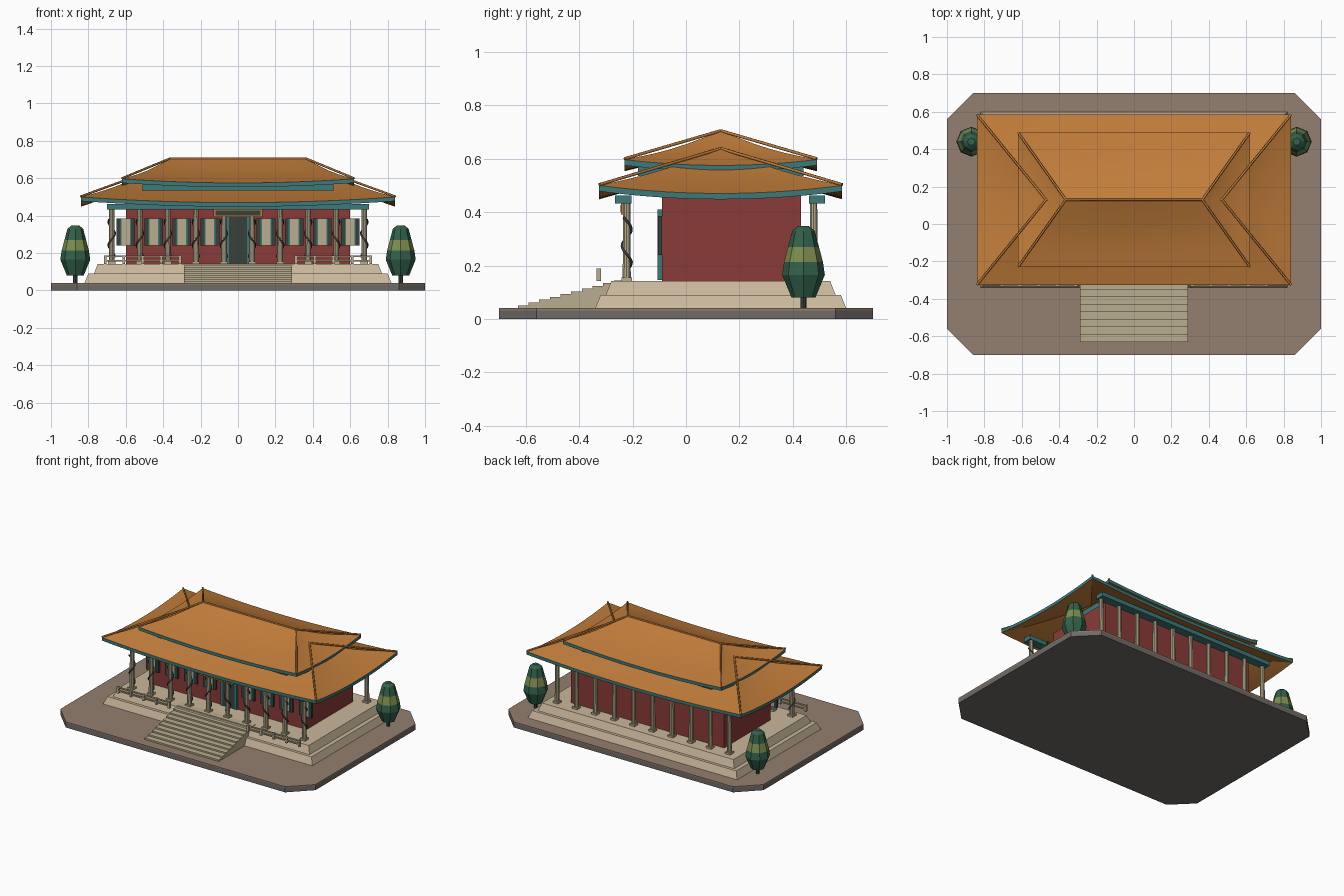
import bpy, bmesh, math
from mathutils import Vector

cube = bpy.data.objects.get("Cube")
if cube:
    bpy.data.objects.remove(cube)

CY = 0.13  # centre line of the hall


def material(name, rgb):
    m = bpy.data.materials.new(name)
    m.use_nodes = True
    col = [c / 12.92 if c <= 0.04 else ((c + 0.055) / 1.055) ** 2.4 for c in rgb] + [1]
    m.diffuse_color = col
    m.node_tree.nodes["Principled BSDF"].inputs["Base Color"].default_value = col
    return m


ORANGE = material("roof_orange", (0.76, 0.49, 0.23))
TEAL = material("trim_teal", (0.24, 0.47, 0.47))
RED = material("wall_red", (0.54, 0.23, 0.22))
STONE = material("platform_stone", (0.79, 0.72, 0.61))
PALE = material("column_beige", (0.73, 0.68, 0.56))
BROWN = material("ground_brown", (0.58, 0.50, 0.44))
GREY = material("slab_grey", (0.44, 0.42, 0.40))
GREEN = material("leaf_green", (0.20, 0.38, 0.29))
OLIVE = material("leaf_olive", (0.49, 0.55, 0.31))
DARK = material("dark_wood", (0.22, 0.25, 0.23))


def finish(bm, name, *mats):
    bmesh.ops.recalc_face_normals(bm, faces=bm.faces)
    me = bpy.data.meshes.new(name)
    bm.to_mesh(me)
    bm.free()
    for m in mats:
        me.materials.append(m)
    ob = bpy.data.objects.new(name, me)
    bpy.context.collection.objects.link(ob)
    return ob


def prism(name, rings, mat):
    """Skin closed rings of points, capped at both ends."""
    bm = bmesh.new()
    loops = [[bm.verts.new(p) for p in ring] for ring in rings]
    n = len(loops[0])
    for a, b in zip(loops, loops[1:]):
        for i in range(n):
            bm.faces.new((a[i], a[(i + 1) % n], b[(i + 1) % n], b[i]))
    bm.faces.new(loops[0])
    bm.faces.new(loops[-1])
    return finish(bm, name, mat)


def rect(hx, hy, z, y=0, x=0):
    return [(x - hx, y - hy, z), (x + hx, y - hy, z), (x + hx, y + hy, z), (x - hx, y + hy, z)]


def box(name, x, y, z0, z1, hx, hy, mat):
    return prism(name, [rect(hx, hy, z0, y, x), rect(hx, hy, z1, y, x)], mat)


def lathe(name, x, y, profile, mat, sides=8):
    rings = [[(x + r * math.cos(2 * math.pi * i / sides), y + r * math.sin(2 * math.pi * i / sides), z)
              for i in range(sides)] for r, z in profile]
    return prism(name, rings, mat)


def tube(name, pts, r, mat):
    cu = bpy.data.curves.new(name, 'CURVE')
    cu.dimensions = '3D'
    cu.bevel_depth = r
    cu.bevel_resolution = 1
    cu.use_fill_caps = True
    sp = cu.splines.new('POLY')
    sp.points.add(len(pts) - 1)
    for p, co in zip(sp.points, pts):
        p.co = (*co, 1)
    cu.materials.append(mat)
    ob = bpy.data.objects.new(name, cu)
    bpy.context.collection.objects.link(ob)


# Ground slab with cut corners
def octagon(z, hx=1.0, hy=0.7, c=0.14):
    return [(sx * x, sy * y, z) for sx, sy, pts in (
        (1, 1, ((hx, hy - c), (hx - c, hy))), (-1, 1, ((hx - c, hy), (hx, hy - c))),
        (-1, -1, ((hx, hy - c), (hx - c, hy))), (1, -1, ((hx - c, hy), (hx, hy - c)))) for x, y in pts]


prism("ground_slab", [octagon(0), octagon(0.032)], GREY)
prism("ground_paving", [octagon(0.032), octagon(0.04)], BROWN)

# Two tapered platform tiers
prism("lower_platform", [rect(0.82, 0.47, 0.04, CY), rect(0.80, 0.45, 0.09, CY)], STONE)
prism("upper_platform", [rect(0.77, 0.43, 0.09, CY), rect(0.75, 0.41, 0.142, CY)], STONE)

# Front stairs
steps = 10
for i in range(steps):
    y0 = -0.63 + 0.04 * i
    box("stair_step", 0, (y0 - 0.22) / 2, 0.04, 0.051 + 0.0104 * i, 0.29, (-0.22 - y0) / 2, PALE)

# Hall body, beams and upper storey band
box("hall_walls", 0, 0.17, 0.14, 0.46, 0.60, 0.26, RED)
for y in (-0.235, 0.49):
    box("eave_beam", 0, y, 0.432, 0.462, 0.70, 0.03, TEAL)
box("upper_storey_band", 0, CY, 0.535, 0.575, 0.51, 0.31, TEAL)

# Colonnades, with carved spirals on the front columns
for i in range(10):
    x = -0.675 + 0.15 * i
    for y in (-0.222, 0.478):
        box("column_plinth", x, y, 0.14, 0.155, 0.02, 0.02, PALE)
        lathe("column", x, y, [(0.016, 0.155), (0.014, 0.45)], PALE, 10)
    turn = 1 if i < 5 else -1
    tube("column_spiral", [(x + turn * 0.018 * math.cos(k * 0.42), -0.222 + 0.018 * math.sin(k * 0.42),
                            0.18 + 0.2 * k / 24) for k in range(25)], 0.005, DARK)

# Shuttered windows
for k in (-4, -3, -2, -1, 1, 2, 3, 4):
    x = k * 0.15
    box("window_panel", x, -0.097, 0.24, 0.385, 0.026, 0.007, PALE)
    for s in (-1, 1):
        box("window_shutter", x + s * 0.038, -0.097, 0.24, 0.385, 0.012, 0.007, DARK)
        box("window_trim", x + s * 0.026, -0.098, 0.24, 0.385, 0.003, 0.008, TEAL)

# Main door and sign board
box("door", 0, -0.097, 0.145, 0.405, 0.05, 0.007, DARK)
for s in (-1, 1):
    box("door_frame", s * 0.055, -0.097, 0.145, 0.41, 0.007, 0.01, TEAL)
box("sign_frame", 0, -0.235, 0.392, 0.434, 0.13, 0.008, ORANGE)
box("sign_board", 0, -0.243, 0.4, 0.427, 0.12, 0.003, DARK)

# Front railings
for s in (-1, 1):
    for i in range(5):
        box("rail_post", s * (0.31 + 0.1 * i), -0.327, 0.142, 0.188, 0.007, 0.008, PALE)
    for z in (0.158, 0.182):
        box("rail_bar", s * 0.51, -0.327, z - 0.004, z + 0.004, 0.2, 0.005, PALE)


# Curved hipped roofs with raised corners
def roof(name, hx, hy, z_mid, lift, ridge, z_top, sag, thick=0.022, cols=16, rows=6):
    corners = [Vector((a * hx, CY + b * hy, z_mid)) for a, b in ((-1, -1), (1, -1), (1, 1), (-1, 1))]
    peaks = [Vector((a * ridge, CY, z_top)) for a in (-1, 1, 1, -1)]
    bm = bmesh.new()

    def point(side, u, t, drop):
        eave = corners[side].lerp(corners[(side + 1) % 4], u)
        eave.z += lift * (2 * u - 1) ** 2
        p = eave.lerp(peaks[side].lerp(peaks[(side + 1) % 4], u), t)
        p.z -= sag * math.sin(math.pi * t) + drop
        return p

    for side in range(4):
        shells = []
        for drop in (0, thick):
            g = [[bm.verts.new(point(side, i / cols, j / rows, drop)) for i in range(cols + 1)]
                 for j in range(rows + 1)]
            shells.append(g)
            for j in range(rows):
                for i in range(cols):
                    bm.faces.new((g[j][i], g[j][i + 1], g[j + 1][i + 1], g[j + 1][i]))
        top, low = shells
        for i in range(cols):
            f = bm.faces.new((top[0][i], top[0][i + 1], low[0][i + 1], low[0][i]))
            f.material_index = 1
    bmesh.ops.remove_doubles(bm, verts=bm.verts, dist=1e-5)
    bmesh.ops.dissolve_degenerate(bm, edges=bm.edges, dist=1e-5)
    ob = finish(bm, name, ORANGE, TEAL)
    bpy.ops.object.select_all(action='DESELECT')
    ob.select_set(True)
    bpy.context.view_layer.objects.active = ob
    bpy.ops.object.shade_smooth_by_angle(angle=math.radians(20))
    # straight ridge bars over the hips
    for c, p in zip(corners, peaks):
        tube(name + "_hip_bar", [c + Vector((0, 0, lift + 0.003)), p], 0.006, ORANGE)
    tube(name + "_ridge_bar", [peaks[0], peaks[1]], 0.006, ORANGE)


roof("lower_roof", 0.84, 0.455, 0.47, 0.03, 0.47, 0.638, 0.013)
roof("upper_roof", 0.62, 0.36, 0.575, 0.022, 0.365, 0.705, 0.013)

# Trimmed trees on both sides
for x in (-0.87, 0.87):
    lathe("tree_trunk", x, 0.44, [(0.012, 0.04), (0.012, 0.09)], DARK)
    lathe("tree_lower_leaves", x, 0.44, [(0.045, 0.08), (0.08, 0.165), (0.073, 0.213)], GREEN)
    lathe("tree_middle_leaves", x, 0.44, [(0.073, 0.213), (0.058, 0.27)], OLIVE)
    lathe("tree_top_leaves", x, 0.44, [(0.058, 0.27), (0.042, 0.33), (0.02, 0.348)], GREEN)
